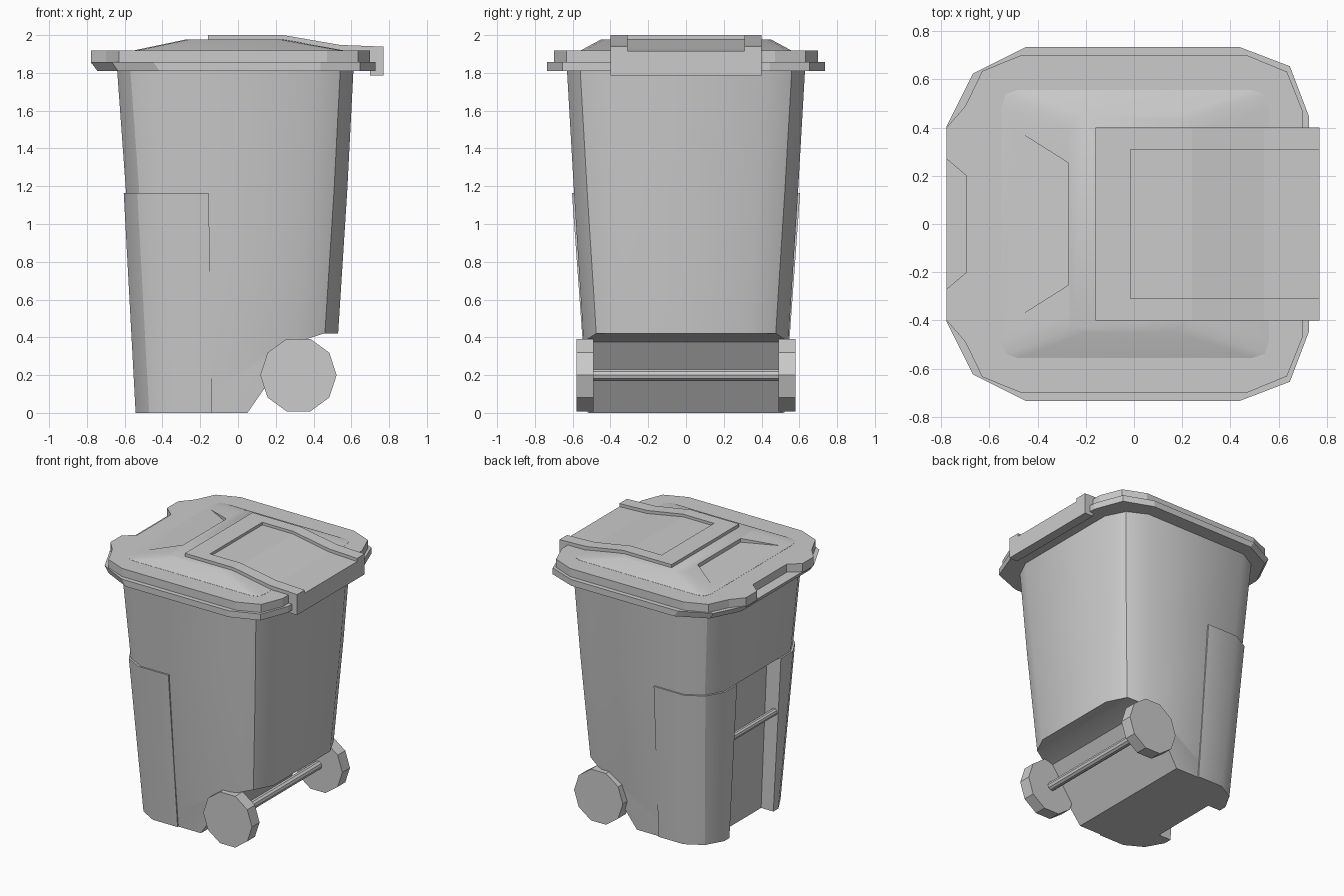
import bpy, bmesh, math

if "Cube" in bpy.data.objects:
    bpy.data.objects.remove(bpy.data.objects["Cube"])

def loft(bm, rings):
    """Skin a stack of equal-length closed rings and cap both ends."""
    rows = [[bm.verts.new(p) for p in r] for r in rings]
    n = len(rows[0])
    for a, b in zip(rows, rows[1:]):
        for i in range(n):
            j = (i + 1) % n
            bm.faces.new((a[i], a[j], b[j], b[i]))
    bm.faces.new(rows[0][::-1])
    bm.faces.new(rows[-1])

def make(name, *stacks, smooth=False):
    bm = bmesh.new()
    for s in stacks:
        loft(bm, s)
    bmesh.ops.recalc_face_normals(bm, faces=bm.faces)
    me = bpy.data.meshes.new(name)
    bm.to_mesh(me)
    bm.free()
    ob = bpy.data.objects.new(name, me)
    bpy.context.collection.objects.link(ob)
    if smooth:
        soften(ob)
    return ob

def soften(ob):
    bpy.ops.object.select_all(action='DESELECT')
    ob.select_set(True)
    bpy.context.view_layer.objects.active = ob
    bpy.ops.object.shade_smooth_by_angle(angle=math.radians(30))

def cut(ob, cutter):
    m = ob.modifiers.new("cut", 'BOOLEAN')
    m.operation, m.object, m.solver = 'DIFFERENCE', cutter, 'EXACT'
    bpy.context.view_layer.objects.active = ob
    bpy.ops.object.modifier_apply(modifier=m.name)
    bpy.data.objects.remove(cutter)

def half(xl, xr, y, af, bf, ar, br):
    """Half outline (y > 0) with two-step corners, rear to front."""
    return [(xr, y - ar), (xr - br, y - br), (xr - ar, y),
            (xl + af, y), (xl + bf, y - bf), (xl, y - af)]

def ring(pts, z):
    """Mirror a half outline across y and lift it to height z."""
    return [(x, y, z) for x, y in pts] + [(x, -y, z) for x, y in pts[::-1]]

def slab(profile, y0, y1):
    """xz profile extruded along y."""
    return [[(x, y, z) for x, z in profile] for y in (y0, y1)]

def rod(x, z, r, n, y0, y1):
    return slab([(x + r * math.cos(2 * math.pi * i / n), z + r * math.sin(2 * math.pi * i / n))
                 for i in range(n)], y0, y1)

# Tapered body, cut out for the wheels and the front channel
corner = (0.2, 0.07, 0.21, 0.07)
levels = [(0, -0.53, 0.49, 0.51), (0.42, -0.555, 0.53, 0.545),
          (1.17, -0.593, 0.578, 0.593), (1.83, -0.641, 0.612, 0.631)]
body = make("body", [ring(half(xl, xr, y, *corner), z) for z, xl, xr, y in levels])
cut(body, make("wheel_cutter", slab([(0.036, -0.02), (0.31, 0.375), (0.455, 0.42),
                                     (0.9, 0.42), (0.9, -0.02)], -0.8, 0.8)))
cut(body, make("channel_cutter", slab([(-0.8, -0.02), (-0.44, -0.02),
                                       (-0.49, 1.165), (-0.8, 1.165)], -0.26, 0.26)))
soften(body)

# Raised sleeves round the two front corners
def sleeve(s):
    rows = []
    for z, xl, y, xe in ((0, -0.542, 0.52, -0.137), (1.165, -0.605, 0.604, -0.155)):
        pts = [(xe, y), (xl + 0.2, y), (xl + 0.072, y - 0.072), (xl, y - 0.2), (xl, 0.26),
               (xl + 0.06, 0.26), (xl + 0.06, y - 0.22), (xl + 0.12, y - 0.12),
               (xl + 0.22, y - 0.06), (xe, y - 0.06)]
        rows.append([(x, s * v, z) for x, v in pts])
    return rows
make("front_sleeves", sleeve(1), sleeve(-1), smooth=True)

# Catch bar, axle and wheels
make("catch_bar", rod(-0.55, 0.75, 0.026, 10, -0.28, 0.28), smooth=True)
make("axle", rod(0.32, 0.2, 0.032, 10, -0.5, 0.5))
for side, s in (("left", 1), ("right", -1)):
    make(side + "_wheel", rod(0.32, 0.2, 0.202, 10, s * 0.49, s * 0.58))

# Lid: lower flange, notched upper tier, dome with a sloping front recess
lip = (0.33, 0.11, 0.29, 0.08)
make("lid_flange", [ring(half(-0.745, 0.727, 0.735, *lip), 1.81),
                    ring(half(-0.778, 0.727, 0.735, *lip), 1.857)])
tier = [(0.7, 0.47), (0.635, 0.632), (0.47, 0.7), (-0.47, 0.7), (-0.63, 0.635),
        (-0.7, 0.49), (-0.778, 0.4), (-0.778, 0.27), (-0.695, 0.2)]
make("lid_rim", [ring(tier, 1.85), ring(tier, 1.918)])
soft = (0.07, 0.018, 0.07, 0.018)
dome = make("lid_dome", [ring(half(-0.55, 0.56, 0.557, *soft), 1.9),
                         ring(half(-0.55, 0.56, 0.557, *soft), 1.919),
                         ring(half(-0.275, 0.24, 0.45, *soft), 1.977)])
wedge = [(-0.275, 0.255), (-0.6, 0.46)]
cutter = make("recess_cutter", [[(x, y, 1.92 + (x + 0.6) * 0.09) for x, y in wedge]
                                + [(x, -y, 1.92 + (x + 0.6) * 0.09) for x, y in wedge[::-1]],
                                ring(wedge, 2.1)])
cut(dome, cutter)
soften(dome)

# Hinge strap: side rails, cross piece, sunken floor and rear flap
flap = [(0.77, 1.785), (0.7, 1.785), (0.7, 1.88)]
rail = [(-0.16, 2.0), (0.24, 2.0), (0.54, 1.948), (0.77, 1.939)] + flap + [(-0.16, 1.9)]
floor = [(-0.1, 1.98), (0.24, 1.98), (0.54, 1.925), (0.77, 1.915)] + flap + [(-0.1, 1.9)]
bar = [(-0.16, 2.0), (-0.015, 2.0), (-0.015, 1.9), (-0.16, 1.9)]
make("hinge_strap", slab(rail, 0.31, 0.4), slab(rail, -0.4, -0.31),
     slab(bar, -0.31, 0.31), slab(floor, -0.31, 0.31))
